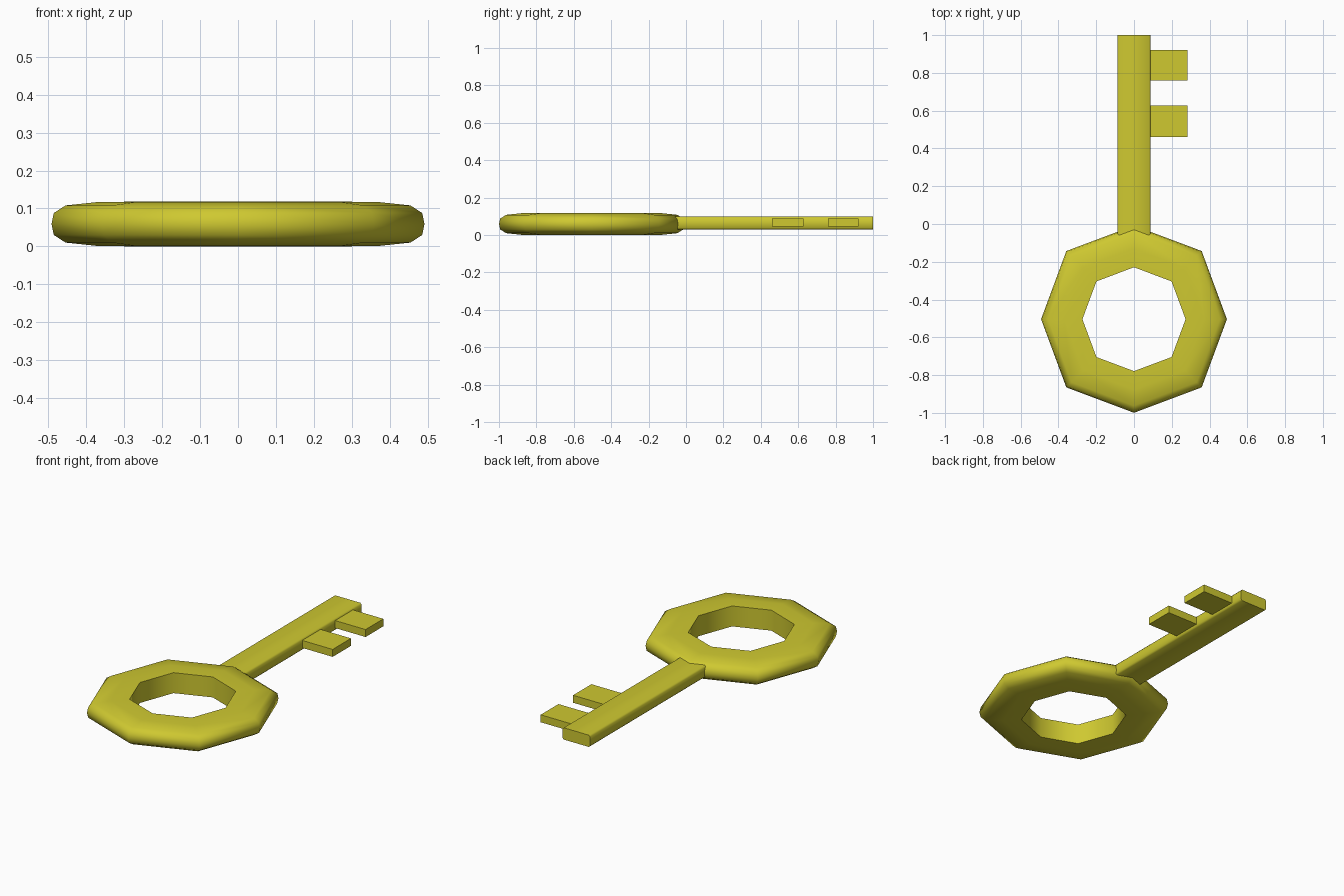
import bpy, bmesh, math

if "Cube" in bpy.data.objects:
    bpy.data.objects.remove(bpy.data.objects["Cube"])

mat = bpy.data.materials.new("yellow_metal")
mat.diffuse_color = (0.62, 0.58, 0.03, 1)
mat.use_nodes = True
mat.node_tree.nodes["Principled BSDF"].inputs["Base Color"].default_value = mat.diffuse_color


def finish(name, bm, angle):
    bmesh.ops.recalc_face_normals(bm, faces=bm.faces)
    me = bpy.data.meshes.new(name)
    bm.to_mesh(me)
    bm.free()
    ob = bpy.data.objects.new(name, me)
    bpy.context.collection.objects.link(ob)
    me.materials.append(mat)
    bpy.ops.object.select_all(action='DESELECT')
    ob.select_set(True)
    bpy.context.view_layer.objects.active = ob
    if angle:
        bpy.ops.object.shade_smooth_by_angle(angle=math.radians(angle))
    return ob


def box(name, x0, x1, y0, y1, z0, z1):
    bm = bmesh.new()
    bmesh.ops.create_cube(bm, size=1)
    for v in bm.verts:
        v.co = ((x0 + x1) / 2 + v.co.x * (x1 - x0),
                (y0 + y1) / 2 + v.co.y * (y1 - y0),
                (z0 + z1) / 2 + v.co.z * (z1 - z0))
    return finish(name, bm, 0)


# Octagonal bow: flat inner wall, rounded outer edge
half = [(0.273, 0.059), (0.37, 0.058), (0.455, 0.049), (0.486, 0.029)]
profile = half + [(0.492, 0)] + [(r, -z) for r, z in reversed(half)]
bm = bmesh.new()
rings = []
for i in range(8):
    a = i * math.pi / 4
    s = 1.03 if i % 2 else 1.0
    rings.append([bm.verts.new((r * s * math.cos(a), -0.504 + r * s * math.sin(a) * 1.007,
                                0.059 + z)) for r, z in profile])
n = len(profile)
for i in range(8):
    p, q = rings[i], rings[(i + 1) % 8]
    for j in range(n):
        k = (j + 1) % n
        bm.faces.new((p[j], p[k], q[k], q[j]))
finish("bow_ring", bm, 50)

# Shaft with slightly eased long edges
shaft = box("shaft", -0.088, 0.088, -0.12, 1.0, 0.03, 0.098)
bm = bmesh.new()
bm.from_mesh(shaft.data)
long_edges = [e for e in bm.edges if abs(e.verts[0].co.y - e.verts[1].co.y) > 0.5]
bmesh.ops.bevel(bm, geom=long_edges, offset=0.008, segments=1, affect='EDGES')
bm.to_mesh(shaft.data)
bm.free()
bpy.ops.object.shade_smooth_by_angle(angle=math.radians(50))

# Bit teeth
for i, (y0, y1) in enumerate([(0.46, 0.627), (0.76, 0.922)]):
    box(f"tooth_{i + 1}", 0.07, 0.282, y0, y1, 0.046, 0.089)
